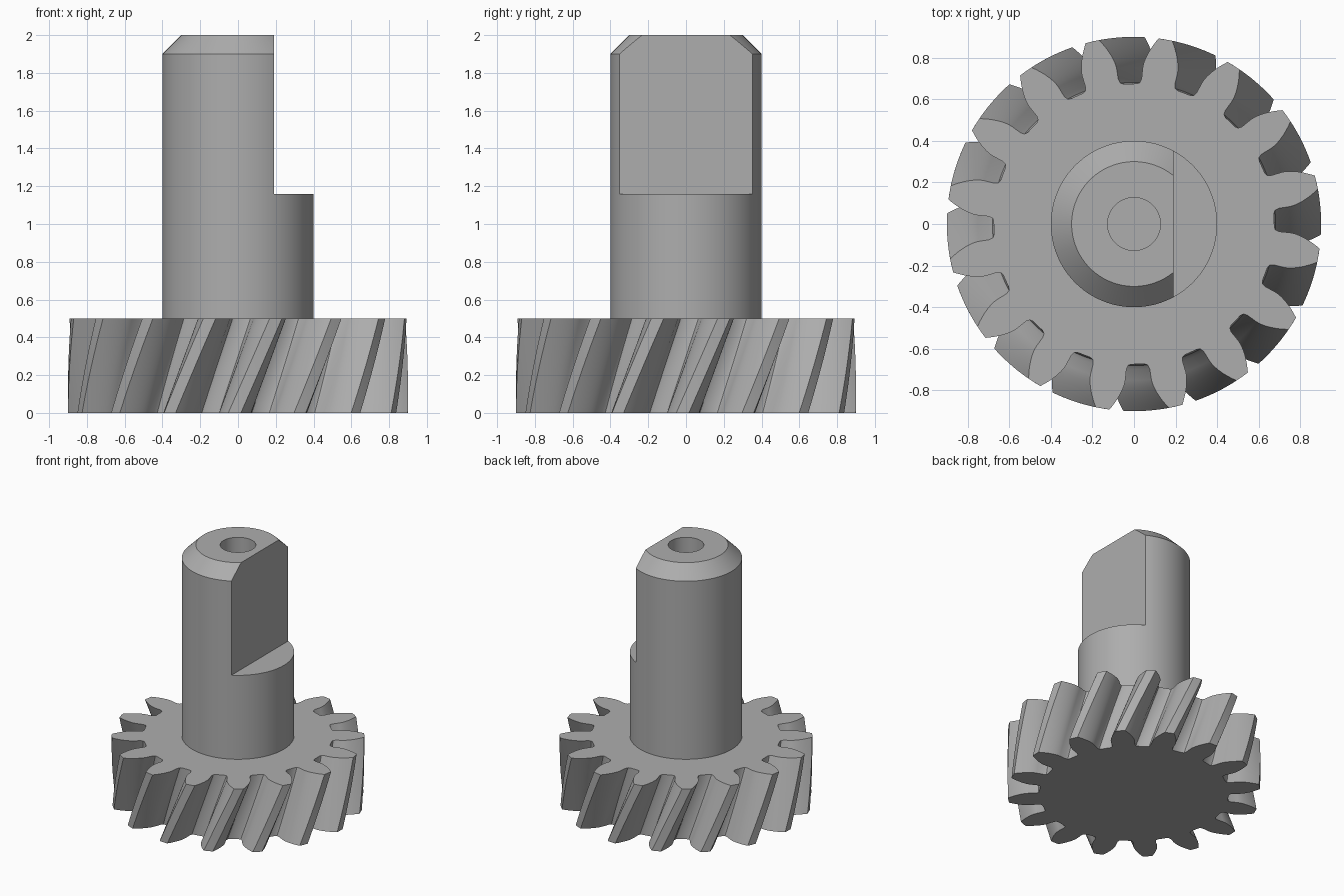
import bpy
import bmesh
from math import sin, cos, tan, acos, radians, pi, sqrt

cube = bpy.data.objects.get("Cube")
if cube:
    bpy.data.objects.remove(cube)

steel = bpy.data.materials.new("plain_grey")
steel.use_nodes = True
colour = (0.42, 0.42, 0.42, 1)
steel.diffuse_color = colour
steel.node_tree.nodes["Principled BSDF"].inputs["Base Color"].default_value = colour


def make_object(name, bm):
    bmesh.ops.recalc_face_normals(bm, faces=bm.faces)
    mesh = bpy.data.meshes.new(name)
    bm.to_mesh(mesh)
    bm.free()
    obj = bpy.data.objects.new(name, mesh)
    bpy.context.collection.objects.link(obj)
    mesh.materials.append(steel)
    return obj


def skin(bm, rings):
    """Bridge closed rings of equal length and cap both ends."""
    rings = [[bm.verts.new(p) for p in ring] for ring in rings]
    for a, b in zip(rings, rings[1:]):
        for i in range(len(a)):
            j = (i + 1) % len(a)
            bm.faces.new((a[i], a[j], b[j], b[i]))
    bm.faces.new(rings[0][::-1])
    bm.faces.new(rings[-1])


def smooth(obj):
    bpy.ops.object.select_all(action='DESELECT')
    obj.select_set(True)
    bpy.context.view_layer.objects.active = obj
    bpy.ops.object.shade_smooth_by_angle(angle=radians(28))


# Helical gear: involute teeth, twisted up through the height
TEETH, PITCH_R, TIP_R, ROOT_R = 16, 0.8, 0.9, 0.675
HEIGHT, TWIST, PHASE = 0.5, radians(14), radians(12.85)
PRESSURE = radians(20)
BASE_R = PITCH_R * cos(PRESSURE)
half_base = pi / (2 * TEETH) + tan(PRESSURE) - PRESSURE

# Half a tooth as (radius, half angle): root fillet, then involute flank
flank = [(ROOT_R, half_base + 0.035), (ROOT_R + 0.006, half_base + 0.014),
         (ROOT_R + 0.025, half_base + 0.003)]
for k in range(9):
    r = BASE_R + (TIP_R - BASE_R) * k / 8
    a = acos(min(1, BASE_R / r))
    flank.append((r, half_base - (tan(a) - a)))
tooth = [(r, -a) for r, a in flank] + [(TIP_R, 0)] + flank[::-1]


def gear_ring(t):
    turn = PHASE - TWIST * (1 - t)
    ring = []
    for n in range(TEETH):
        for r, a in tooth:
            angle = turn + a + n * 2 * pi / TEETH
            ring.append((r * cos(angle), r * sin(angle), HEIGHT * t))
    return ring


bm = bmesh.new()
skin(bm, [gear_ring(k / 10) for k in range(11)])
smooth(make_object("helical_gear", bm))


# Shaft with chamfered end
def lathe(name, profile, sides=96):
    bm = bmesh.new()
    skin(bm, [[(r * cos(2 * pi * i / sides), r * sin(2 * pi * i / sides), z)
               for i in range(sides)] for r, z in profile])
    return make_object(name, bm)


shaft = lathe("shaft", [(0.4, 0.45), (0.4, 1.9), (0.3, 2.0)])

# Cutters: flat on the left side and blind centre hole
bm = bmesh.new()
bmesh.ops.create_cube(bm, size=1)
for v in bm.verts:
    v.co.x += 0.69
    v.co.z += 1.66
flat_cutter = make_object("flat_cutter", bm)
hole_cutter = lathe("hole_cutter", [(0.127, 1.5), (0.127, 2.1)], 64)

for cutter in (flat_cutter, hole_cutter):
    cutter.hide_render = True
    mod = shaft.modifiers.new("cut", 'BOOLEAN')
    mod.operation = 'DIFFERENCE'
    mod.solver = 'EXACT'
    mod.object = cutter
    bpy.context.view_layer.objects.active = shaft
    bpy.ops.object.modifier_apply(modifier=mod.name)
    bpy.data.objects.remove(cutter)
smooth(shaft)
